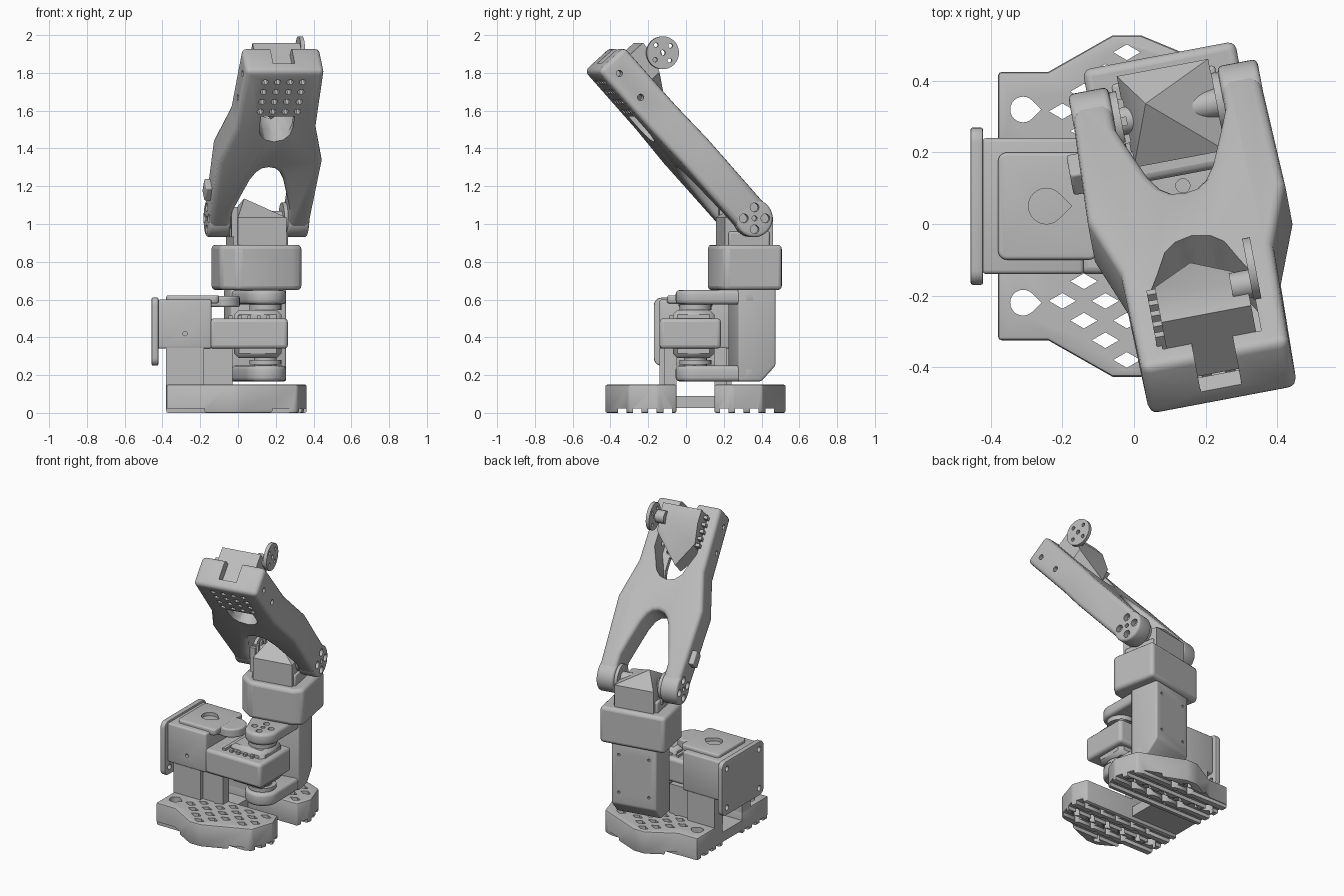
import bpy, bmesh, math
from mathutils import Matrix

cube = bpy.data.objects.get("Cube")
if cube:
    bpy.data.objects.remove(cube)

gray = bpy.data.materials.new("plain_gray")
gray.use_nodes = True
gray.diffuse_color = (0.5, 0.5, 0.5, 1)
gray.node_tree.nodes["Principled BSDF"].inputs["Base Color"].default_value = gray.diffuse_color

# Frames: PLAN draws in x,y and SIDE in y,z; TURN swivels the arm, ARM tilts it
PLAN = Matrix.Identity(4)
SIDE = Matrix(((0, 0, 1, 0), (1, 0, 0, 0), (0, 1, 0, 0), (0, 0, 0, 1)))
FRONT = Matrix(((1, 0, 0, 0), (0, 0, 1, 0), (0, 1, 0, 0), (0, 0, 0, 1)))
TURN = Matrix.Translation((0.147, 0.053, 0)) @ Matrix.Rotation(math.radians(10.7), 4, 'Z')
C, S = math.cos(math.radians(48)), math.sin(math.radians(48))
PV, PZ = 0.265, 1.03
ARM = TURN @ Matrix(((1, 0, 0, 0), (0, -C, S, PV), (0, S, C, PZ), (0, 0, 0, 1)))
ARM_SIDE = ARM @ SIDE


def rect(a, b, c, d):
    return [(a, b), (c, b), (c, d), (a, d)]


def circle(x, y, r, n=24, start=0, sweep=360):
    step = math.radians(sweep) / n
    count = n if sweep == 360 else n + 1
    return [(x + r * math.cos(math.radians(start) + i * step),
             y + r * math.sin(math.radians(start) + i * step)) for i in range(count)]


def round_rect(a, b, c, d, r):
    corners = ((c - r, d - r), (a + r, d - r), (a + r, b + r), (c - r, b + r))
    return [p for k, (x, y) in enumerate(corners) for p in circle(x, y, r, 5, 90 * k, 90)]


def teardrop(x, y, r):
    return circle(x, y, r, 18, 45, 270) + [(x + r * 1.42, y)]


def hole_ring(x, y, spread, r):
    return [circle(x + spread * math.cos(a), y + spread * math.sin(a), r, 12)
            for a in (math.pi / 2 * k for k in range(4))] + [circle(x, y, .014, 12)]


def mirrored(half):
    """Closed outline from one half, given from axis to axis."""
    return half + [(-x, y) for x, y in reversed(half) if abs(x) > 1e-6]


def prism(name, shapes, lo, hi, frame=PLAN, bevel=0, segments=3):
    bm = bmesh.new()
    for pts in shapes:
        rings = [[bm.verts.new(frame @ Matrix.Translation((x, y, z)).to_translation())
                  for x, y in pts] for z in (lo, hi)]
        bm.faces.new(rings[0])
        bm.faces.new(rings[1])
        for i in range(len(pts)):
            j = (i + 1) % len(pts)
            bm.faces.new((rings[0][i], rings[0][j], rings[1][j], rings[1][i]))
    bmesh.ops.recalc_face_normals(bm, faces=bm.faces)
    mesh = bpy.data.meshes.new(name)
    bm.to_mesh(mesh)
    bm.free()
    ob = bpy.data.objects.new(name, mesh)
    bpy.context.collection.objects.link(ob)
    mesh.materials.append(gray)
    if bevel:
        mod = ob.modifiers.new("edges", 'BEVEL')
        mod.width, mod.segments, mod.limit_method = bevel, segments, 'ANGLE'
        mod.angle_limit = math.radians(35)
    return ob


def cut(ob, *cutters):
    for c in cutters:
        mod = ob.modifiers.new("cut", 'BOOLEAN')
        mod.operation, mod.object, mod.solver = 'DIFFERENCE', c, 'EXACT'
    bpy.context.view_layer.update()
    mesh = bpy.data.meshes.new_from_object(ob.evaluated_get(bpy.context.evaluated_depsgraph_get()))
    ob.modifiers.clear()
    ob.data = mesh
    for c in cutters:
        bpy.data.objects.remove(c)


# Base feet: lattice of diamond holes, teardrop screw holes, grooved soles
MID = 0.05
for side, label in ((-1, "front"), (1, "back")):
    def flip(pts):
        return [(x, MID + side * d) for x, d in pts]
    outline = [(-.38, .1), (-.38, .375), (-.24, .375), (-.06, .477), (.02, .477),
               (.315, .355), (.365, .2), (.33, .1)]
    foot = prism(label + "_foot", [flip(outline)], 0, .15, bevel=.01, segments=2)
    diamonds = []
    for row in range(6):
        for col in range(6):
            x, d = -.2 + col * .12 - (row % 2) * .06, .155 + row * .055
            if -.23 < x < .3 and d < .435 - .5 * max(0, abs(x + .02) - .04):
                diamonds.append(flip([(x - .038, d), (x, d - .022), (x + .038, d), (x, d + .022)]))
    grooves = [rect(y, -.02, y + .045, .024) for y in
               (MID + side * (.15 + .08 * k) - .02 for k in range(4))]
    cut(foot, prism("holes", diamonds, -.1, .3),
        prism("screw_hole", [teardrop(-.31, MID + side * .27, .036)], -.1, .3),
        prism("grooves", grooves, -1, 1, SIDE))
    prism(label + "_pillar", [flip(rect(-.38, .1, -.18, .19))], .14, .345)
    prism(label + "_rear_pillar", [flip(rect(-.19, .1, -.03, .165))], .14, .345)
prism("base_crossbar", [rect(-.38, -.06, -.03, .16)], .025, .09)

# Motor housing with end plate
housing = prism("motor_housing", [rect(-.425, -.14, -.14, .24)], .34, .6, bevel=.012)
cut(housing, prism("side_screw", [circle(-.28, .42, .012, 12)], -.2, -.12, FRONT))
lid = prism("housing_lid", [round_rect(-.38, -.1, -.1, .2, .025)], .58, .622, bevel=.01)
cut(lid, prism("lid_hole", [teardrop(-.245, .05, .05)], .59, .7))
plate = prism("end_plate", [round_rect(-.17, .25, .27, .61, .04)], -.457, -.422, SIDE, .006, 2)
cut(plate, prism("plate_holes", [circle(y, z, .018, 12) for y in (-.12, .22) for z in (.3, .56)],
                 -.5, -.4, SIDE))
prism("horn_cover", [rect(-.15, -.04, -.08, .14)], .56, .62, bevel=.015)
prism("horn_cover_tip", [circle(-.08, .05, .09)], .56, .618, bevel=.01)

# Swivel motor case and its horn discs
prism("swivel_case", [rect(-.15, -.14, .264, .185)], .34, .5, bevel=.02)
prism("swivel_motor", [rect(-.02, -.07, .23, .15)], .29, .545, bevel=.025, segments=1)
prism("swivel_axle", [circle(.145, .05, .06)], .2, .62)
for lo, hi in ((.545, .575), (.255, .28)):
    prism("swivel_horn", [circle(.145, .05, .085)], lo, hi)
for k in range(5):
    prism("swivel_fin", [rect(-.05 + k * .05, -.09, -.03 + k * .05, .15)], .5, .515)

# C-shaped swivel bracket with rounded fork arms
fork = circle(0, 0, .108, 16, 180, 180) + [(.15, .24), (.15, .3), (-.15, .3), (-.15, .24)]
for label, lo, hi in (("lower", .167, .25), ("upper", .575, .65)):
    arm = prism(label + "_fork", [fork], lo, hi, TURN, .02)
    out = (lo - .1, lo + .03) if label == "lower" else (hi - .03, hi + .1)
    cut(arm, prism("fork_holes", hole_ring(0, 0, .055, .02), *out, TURN))
back = prism("bracket_back", [[(.2, .167), (.325, .167), (.402, .25), (.402, .66), (.2, .66)]],
             -.15, .15, TURN @ SIDE, .012)
cut(back, prism("back_screws", [circle(u, z, .009, 8) for u in (-.1, .1) for z in (.33, .58)],
                .38, .5, TURN @ FRONT))

# Shoulder block with chamfered front corner
prism("shoulder_block", [[(-.216, .165), (-.13, .085), (.16, .085), (.218, .12),
                          (.218, .425), (-.216, .425)]], .65, .89, TURN, .022)

# Shoulder motor with peaked top, horns and fins
motor = prism("shoulder_motor", [rect(-.125, .13, .135, .39)], .85, 1.035, TURN)
bm = bmesh.new()
bm.from_mesh(motor.data)
top = max(bm.faces, key=lambda f: f.calc_center_median().z)
peak = bmesh.ops.poke(bm, faces=[top])["verts"][0]
peak.co = TURN @ Matrix.Translation((-.06, .3, 1.135)).to_translation()
bm.to_mesh(motor.data)
bm.free()
prism("shoulder_motor_collar", [rect(-.145, .15, .15, .37)], .88, .96, TURN, .01)
for lo, hi in ((-.16, -.135), (.135, .16)):
    prism("shoulder_horn", [circle(PV, PZ, .085)], lo, hi, TURN @ SIDE)
prism("shoulder_axle", [circle(PV, PZ, .04)], -.17, .17, TURN @ SIDE)
for k in range(4):
    prism("shoulder_fin", [rect(.15 + k * .05, .93, .175 + k * .05, 1.09)], -.155, -.12, TURN @ SIDE)

# Forearm: forked lower end, motor pocket and slotted tip
outer = [(.155, 0), (.267, 0), (.281, .48), (.217, .72), (.21, 1.135)]
gap = [(0, .435), (.035, .427), (.063, .4), (.09, .345), (.13, .21), (.155, .12)]
forearm = prism("forearm", [mirrored(gap + outer)], -.095, .095, ARM, .026)
pocket = [(0, .63), (.05, .645), (.085, .68), (.115, .76), (.14, .82), (.14, 1.075), (0, 1.075)]
window = [(0, .63), (.05, .645), (.08, .68), (.09, .73), (.09, .81), (0, .81)]
vents = [circle(-.1 + .067 * i, .845 + .07 * j, .018, 8) for i in range(4) for j in range(4)]
cut(forearm, prism("pocket", [mirrored(pocket)], -.06, .2, ARM),
    prism("window", [mirrored(window)], -.2, 0, ARM),
    prism("vents", vents, -.2, -.03, ARM),
    prism("tip_slot", [rect(-.058, 1.04, .058, 1.3)], -.035, .2, ARM),
    prism("side_screws", [circle(s, n, .017, 12) for s, n in ((1.05, -.02), (.88, -.02))],
          -.5, .5, ARM_SIDE))
for side, label in ((-1, "right"), (1, "left")):
    tip = prism(label + "_elbow_tip", [circle(0, 0, .1, 32)], *sorted((side * .155, side * .269)),
                ARM_SIDE, .015)
    for part in (tip, forearm):
        cut(part, prism("tip_holes", hole_ring(PV, PZ, .058, .024),
                        *sorted((side * .235, side * .4)), TURN @ SIDE))
prism("cable_clip", [rect(.15, -.03, .24, .05)], -.305, -.26, ARM_SIDE, .008)

# Wrist motor with sloped back, horn and fins
body = [(-.13, 1.075), (.125, 1.075), (.125, .9), (-.02, .73), (-.13, .87)]
wrist = prism("wrist_motor", [body], -.03, .195, ARM)
cut(wrist, prism("slope", [[(.6, .03), (1.0, .2), (1.0, .4), (.6, .4)]], -.4, .4, ARM_SIDE))
horn = prism("wrist_horn", [circle(.968, .235, .087, 32)], .135, .157, ARM_SIDE)
cut(horn, prism("horn_holes", hole_ring(.968, .235, .055, .012), .1, .2, ARM_SIDE))
prism("wrist_axle", [circle(.985, .195, .04)], .08, .14, ARM_SIDE)
for k in range(5):
    prism("wrist_fin", [rect(.86 + k * .045, .04, .88 + k * .045, .13)], -.155, -.12, ARM_SIDE)

# Smooth rounded edges, keep corners sharp
bpy.ops.object.select_all(action='DESELECT')
for ob in bpy.context.collection.objects:
    if ob.type == 'MESH' and ob.data.materials and ob.data.materials[0] == gray:
        ob.select_set(True)
        bpy.context.view_layer.objects.active = ob
bpy.ops.object.shade_smooth_by_angle(angle=math.radians(35))
